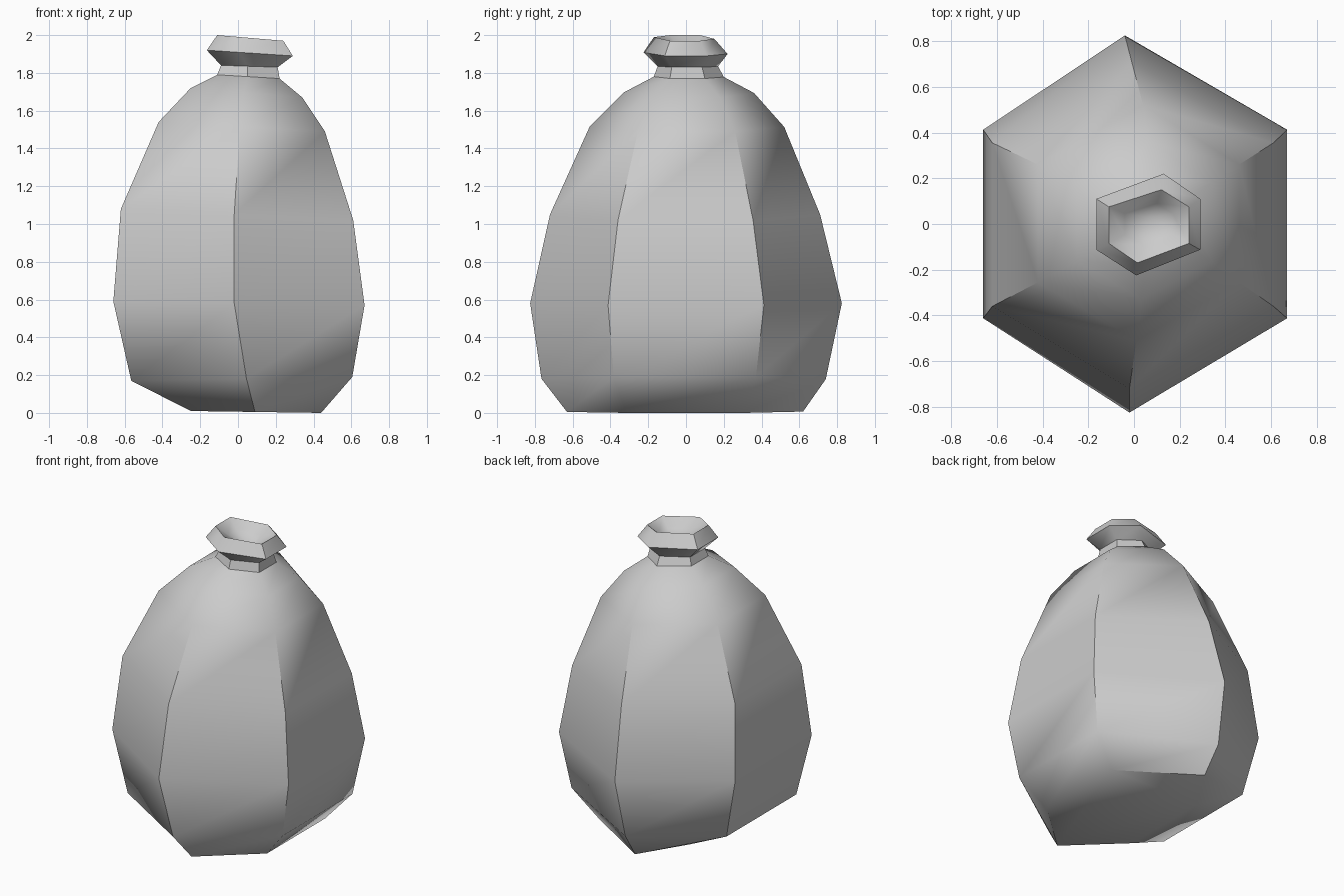
import bpy
import bmesh
import math

default = bpy.data.objects.get("Cube")
if default:
    bpy.data.objects.remove(default)

# Single cloth colour
cloth = bpy.data.materials.new("grey_cloth")
cloth.use_nodes = True
grey = (0.6, 0.6, 0.6, 1)
cloth.diffuse_color = grey
cloth.node_tree.nodes["Principled BSDF"].inputs["Base Color"].default_value = grey


def hexagon(left, right, front, back, z_left, z_right, front_x, back_x):
    """Lopsided six-sided ring, tilted between its left and right heights."""
    points = [(front_x, front), (right, front / 2), (right, back / 2),
              (back_x, back), (left, back / 2), (left, front / 2)]
    slope = (z_right - z_left) / (right - left)
    return [(x, y, z_left + slope * (x - left)) for x, y in points]


def loft(name, rings, bottom=False, tip=None, sharp=50):
    """Skin the rings, with an optional flat base and a pinched tip."""
    bm = bmesh.new()
    loops = [[bm.verts.new(p) for p in hexagon(*ring)] for ring in rings]
    for low, high in zip(loops, loops[1:]):
        for i in range(6):
            j = (i + 1) % 6
            bm.faces.new((low[i], low[j], high[j], high[i]))
    if bottom:
        bm.faces.new(loops[0][::-1])
    if tip:
        centre = bm.verts.new(tip)
        for i in range(6):
            bm.faces.new((loops[-1][i], loops[-1][(i + 1) % 6], centre))
    mesh = bpy.data.meshes.new(name)
    bm.to_mesh(mesh)
    bm.free()
    mesh.materials.append(cloth)
    obj = bpy.data.objects.new(name, mesh)
    bpy.context.collection.objects.link(obj)
    bpy.ops.object.select_all(action="DESELECT")
    obj.select_set(True)
    bpy.context.view_layer.objects.active = obj
    bpy.ops.object.shade_smooth_by_angle(angle=math.radians(sharp))
    return obj


neck_base = (-.11, .22, -.17, .2, 1.79, 1.77, .05, .08)

# Bulging body, listed from the ground up
loft("sack_body", [
    (-.25, .44, -.63, .62, .01, 0, .09, -.05),
    (-.565, .605, -.765, .74, .17, .19, .045, -.06),
    (-.66, .67, -.825, .825, .59, .57, -.02, -.04),
    (-.62, .61, -.72, .71, 1.08, 1.02, -.02, -.01),
    (-.42, .46, -.51, .52, 1.54, 1.49, .01, .04),
    (-.25, .34, -.33, .36, 1.72, 1.67, .03, .06),
    neck_base,
], bottom=True)

# Cinched neck, flared lip and gathered opening
loft("sack_neck", [
    neck_base,
    (-.09, .21, -.15, .17, 1.84, 1.83, .05, .08),
    (-.165, .29, -.225, .22, 1.92, 1.89, .01, .13),
    (-.11, .24, -.17, .15, 2, 1.97, .015, .12),
    (-.04, .17, -.09, .09, 1.94, 1.92, .04, .1),
], tip=(.07, .03, 1.86))
